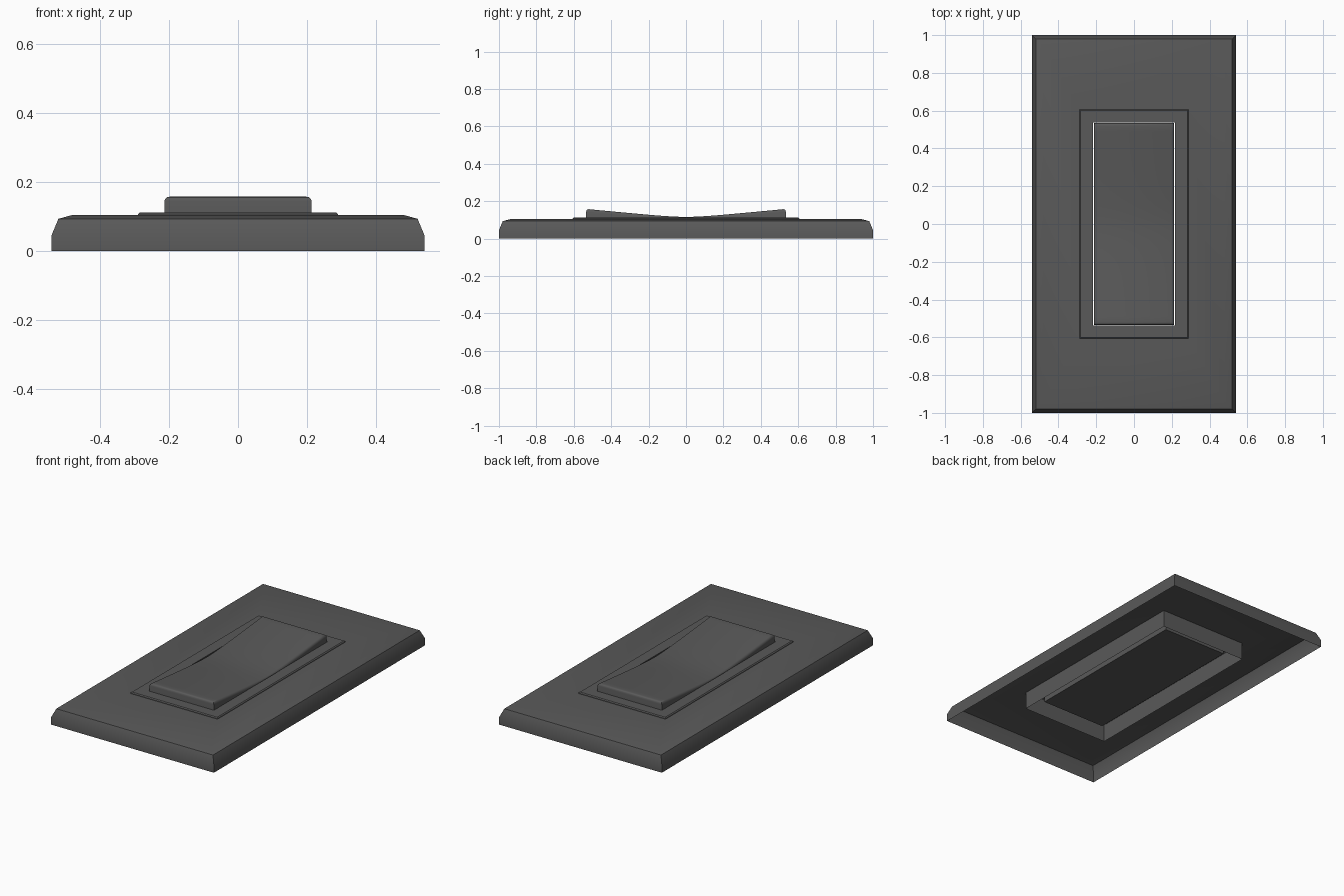
import bpy, bmesh, math

if "Cube" in bpy.data.objects:
    bpy.data.objects.remove(bpy.data.objects["Cube"])

# Dark grey plastic
plastic = bpy.data.materials.new("dark_plastic")
plastic.diffuse_color = (0.1, 0.1, 0.1, 1)
plastic.use_nodes = True
plastic.node_tree.nodes["Principled BSDF"].inputs["Base Color"].default_value = plastic.diffuse_color


def finish(name, bm):
    bmesh.ops.recalc_face_normals(bm, faces=bm.faces)
    mesh = bpy.data.meshes.new(name)
    bm.to_mesh(mesh)
    bm.free()
    mesh.materials.append(plastic)
    obj = bpy.data.objects.new(name, mesh)
    bpy.context.collection.objects.link(obj)
    bpy.ops.object.select_all(action='DESELECT')
    obj.select_set(True)
    bpy.context.view_layer.objects.active = obj
    bpy.ops.object.shade_smooth_by_angle(angle=math.radians(35))
    return obj


def rect_shell(name, loops):
    """Skin a stack of rectangles given as (half x, half y, z)."""
    bm = bmesh.new()
    rings = [[bm.verts.new((sx * x, sy * y, z))
              for sx, sy in ((-1, -1), (1, -1), (1, 1), (-1, 1))]
             for x, y, z in loops]
    for a, b in zip(rings, rings[1:]):
        for i in range(4):
            j = (i + 1) % 4
            bm.faces.new((a[i], a[j], b[j], b[i]))
    return finish(name, bm)


# Hollow wall plate with double-chamfered rim
rect_shell("wall_plate", [(0.54, 1.0, 0), (0.54, 1.0, 0.045), (0.52, 0.98, 0.093),
                          (0.48, 0.94, 0.104), (0.289, 0.607, 0.104)])

# Inset frame: skirt open at the bottom, with a rocker opening
rect_shell("switch_frame", [(0.289, 0.607, 0), (0.289, 0.607, 0.107), (0.283, 0.601, 0.112),
                            (0.217, 0.538, 0.112), (0.217, 0.538, 0.1)])

# Rocker: solid block with raised ends, side profile extruded across x
half_w, half_l, base, steps = 0.213, 0.534, 0.04, 24
bm = bmesh.new()
profile = [(-half_l, base), (half_l, base)]
for i in range(steps + 1):
    y = half_l * (1 - 2 * i / steps)
    profile.append((y, 0.105 + math.hypot(0.011, 0.098 * y)))
face = bm.faces.new([bm.verts.new((-half_w, y, z)) for y, z in profile])
ext = bmesh.ops.extrude_face_region(bm, geom=[face])
new_verts = [v for v in ext["geom"] if isinstance(v, bmesh.types.BMVert)]
bmesh.ops.translate(bm, verts=new_verts, vec=(2 * half_w, 0, 0))
# close the starting side if the extrusion consumed it
if any(e.is_boundary for e in bm.edges):
    bmesh.ops.holes_fill(bm, edges=[e for e in bm.edges if e.is_boundary], sides=0)
bmesh.ops.recalc_face_normals(bm, faces=bm.faces)

# Round the whole rim of the rocker's upper surface
rim = [e for e in bm.edges
       if min(v.co.z for v in e.verts) > base + 0.01
       and (abs(e.verts[0].co.x - e.verts[1].co.x) < 1e-5
            or min(abs(v.co.y) for v in e.verts) > half_l - 1e-4)]
bmesh.ops.bevel(bm, geom=rim, offset=0.015, offset_type='OFFSET', segments=3,
                profile=0.5, affect='EDGES')
finish("rocker", bm)
